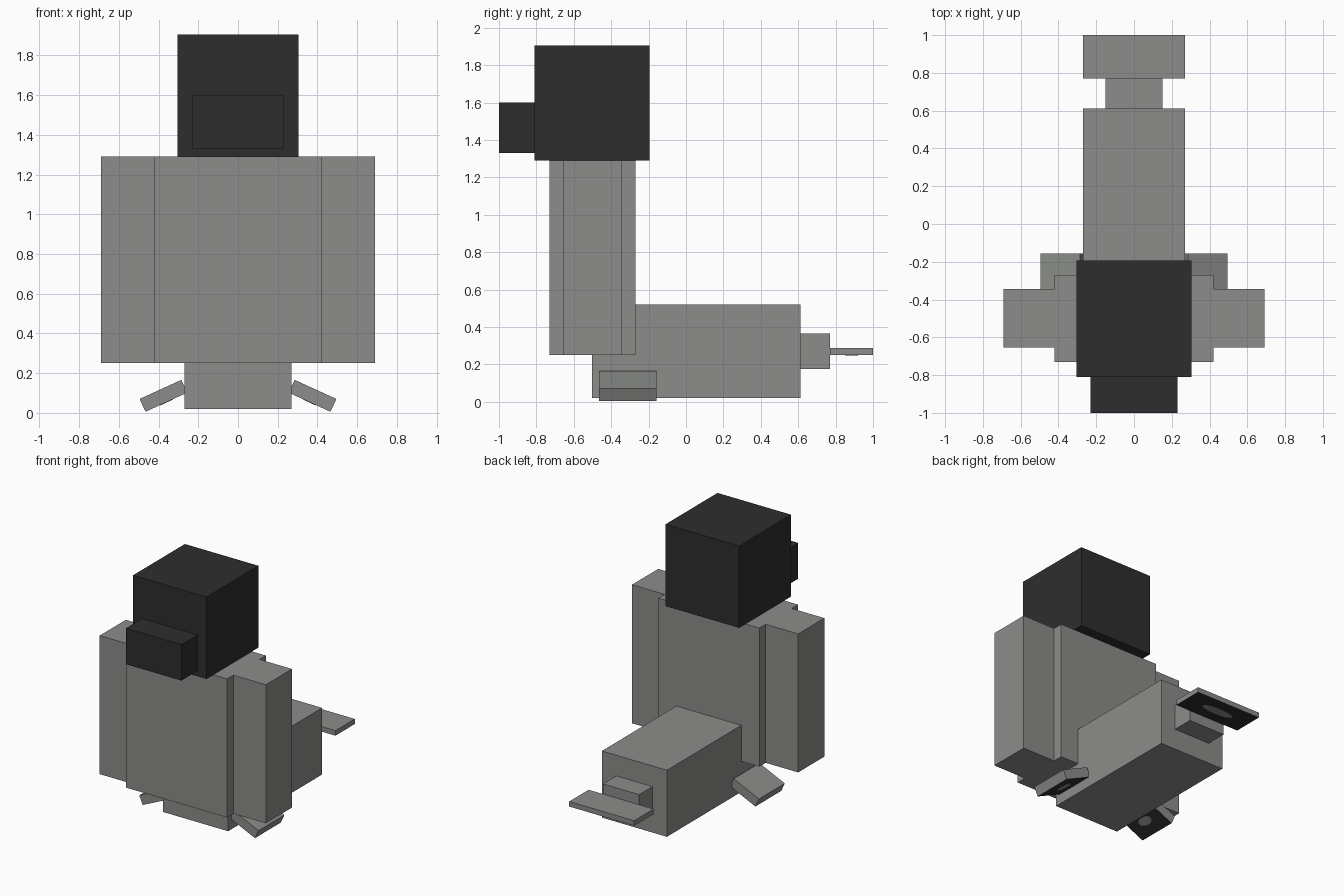
import bpy, bmesh, math
from mathutils import Matrix, Vector

cube = bpy.data.objects.get("Cube")
if cube:
    bpy.data.objects.remove(cube, do_unlink=True)


def material(name, rgb):
    m = bpy.data.materials.new(name)
    m.use_nodes = True
    m.diffuse_color = (*rgb, 1)
    m.node_tree.nodes["Principled BSDF"].inputs["Base Color"].default_value = (*rgb, 1)
    return m


grey = material("warm_grey", (0.262, 0.27, 0.254))
dark = material("charcoal", (0.027, 0.027, 0.027))


def finish(name, bm, mats):
    mesh = bpy.data.meshes.new(name)
    bm.to_mesh(mesh)
    bm.free()
    for m in mats:
        mesh.materials.append(m)
    obj = bpy.data.objects.new(name, mesh)
    bpy.context.collection.objects.link(obj)
    return obj


def box(name, centre, size, mat, tilt=0, sole=None):
    """Box of one colour; a sole colours its local underside."""
    bm = bmesh.new()
    bmesh.ops.create_cube(bm, size=1, matrix=Matrix.Diagonal((*size, 1)))
    bm.normal_update()
    for f in bm.faces:
        f.material_index = int(sole is not None and f.normal.z < -0.9)
    obj = finish(name, bm, [mat, sole] if sole else [mat])
    obj.location = centre
    obj.rotation_euler.y = tilt
    return obj


def pad(name, base, size, drop):
    """Thin rounded plate under a flipper or fin."""
    bm = bmesh.new()
    bmesh.ops.create_cone(bm, cap_ends=True, segments=16, radius1=1, radius2=1, depth=1,
                          matrix=Matrix.Diagonal((*size, 0.004, 1)))
    obj = finish(name, bm, [grey])
    obj.rotation_euler = base.rotation_euler
    obj.location = base.location + base.rotation_euler.to_matrix() @ Vector((0, 0, -drop))


# Head and snout
box("head", (0, -0.502, 1.597), (0.61, 0.615, 0.615), dark)
box("snout", (0, -0.905, 1.465), (0.46, 0.19, 0.27), dark)

# Upright torso and the hind body lying behind it
box("torso", (0, -0.5, 0.77), (0.84, 0.46, 1.04), grey)
box("hind_body", (0, 0.055, 0.27), (0.54, 1.115, 0.5), grey)

# Tail stem and flat tail fin
box("tail_stem", (0, 0.69, 0.27), (0.3, 0.16, 0.19), grey)
fin = box("tail_fin", (0, 0.885, 0.27), (0.54, 0.23, 0.038), grey, sole=dark)
pad("tail_fin_pad", fin, (0.13, 0.035), 0.019)

# Side slabs and tilted flippers
for side, s in (("left", 1), ("right", -1)):
    box(side + "_side_slab", (s * 0.555, -0.5, 0.77), (0.27, 0.31, 1.04), grey)
    flipper = box(side + "_flipper", (s * 0.3755, -0.311, 0.086), (0.231, 0.307, 0.071),
                  grey, s * math.radians(24.6), dark)
    pad(side + "_flipper_pad", flipper, (0.035, 0.06), 0.0355)
